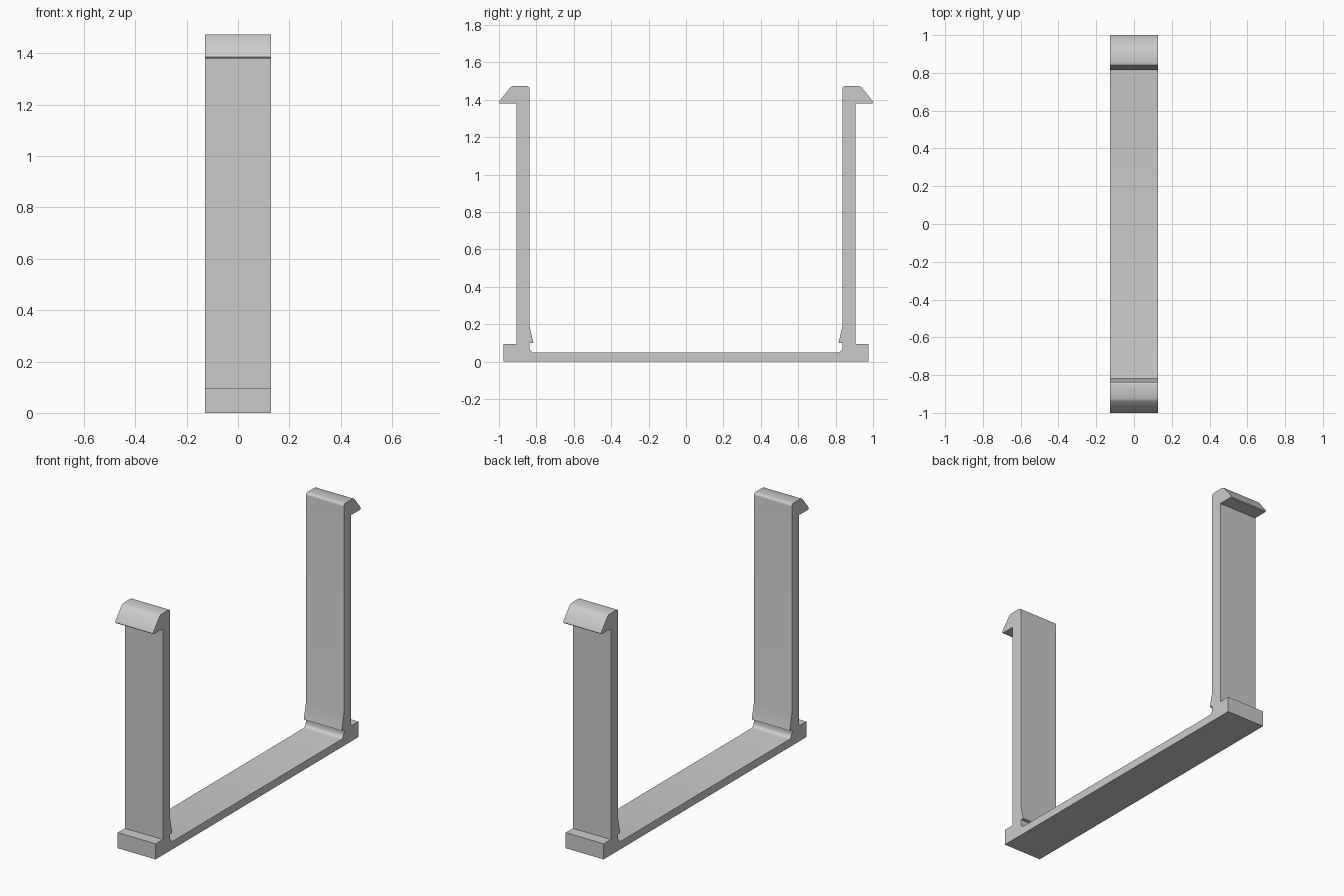
import bpy
import bmesh
import math

cube = bpy.data.objects.get("Cube")
if cube:
    bpy.data.objects.remove(cube, do_unlink=True)

HALF_WIDTH = 0.128

grey = bpy.data.materials.new("plain grey")
grey.use_nodes = True
colour = (0.6, 0.6, 0.6, 1)
grey.diffuse_color = colour
grey.node_tree.nodes["Principled BSDF"].inputs["Base Color"].default_value = colour


def arc(cy, cz, radius, start, end, steps=5):
    """Points of a rounded corner, angles in degrees."""
    angles = [math.radians(start + (end - start) * i / steps) for i in range(steps + 1)]
    return [(cy + radius * math.cos(a), cz + radius * math.sin(a)) for a in angles]


# Back half of the side outline, from the foot round to the floor
half = [(0.976, 0), (0.976, 0.095), (0.907, 0.095), (0.907, 1.38)]
half += [(0.995, 1.38), (1.0, 1.385), (0.998, 1.393)]      # hook tip
half += [(0.938, 1.467), (0.925, 1.474)]                   # hook slope
half += arc(0.852, 1.458, 0.016, 90, 180)                  # rounded inner top
half += [(0.836, 0.19), (0.816, 0.1), (0.836, 0.1)]        # inner barb
half += arc(0.81, 0.074, 0.026, 0, -90)                    # floor fillet

# Mirror to the full outline and extrude across the width
outline = half + [(-y, z) for y, z in reversed(half)]
bm = bmesh.new()
side = bm.faces.new([bm.verts.new((-HALF_WIDTH, y, z)) for y, z in outline])
extruded = bmesh.ops.extrude_face_region(bm, geom=[side])["geom"]
moved = [v for v in extruded if isinstance(v, bmesh.types.BMVert)]
bmesh.ops.translate(bm, verts=moved, vec=(2 * HALF_WIDTH, 0, 0))
bmesh.ops.recalc_face_normals(bm, faces=bm.faces)
mesh = bpy.data.meshes.new("clip_bracket")
bm.to_mesh(mesh)
bm.free()
mesh.materials.append(grey)

bracket = bpy.data.objects.new("clip_bracket", mesh)
bpy.context.collection.objects.link(bracket)
bpy.context.view_layer.objects.active = bracket
bracket.select_set(True)
bpy.ops.object.shade_smooth_by_angle(angle=math.radians(30))
